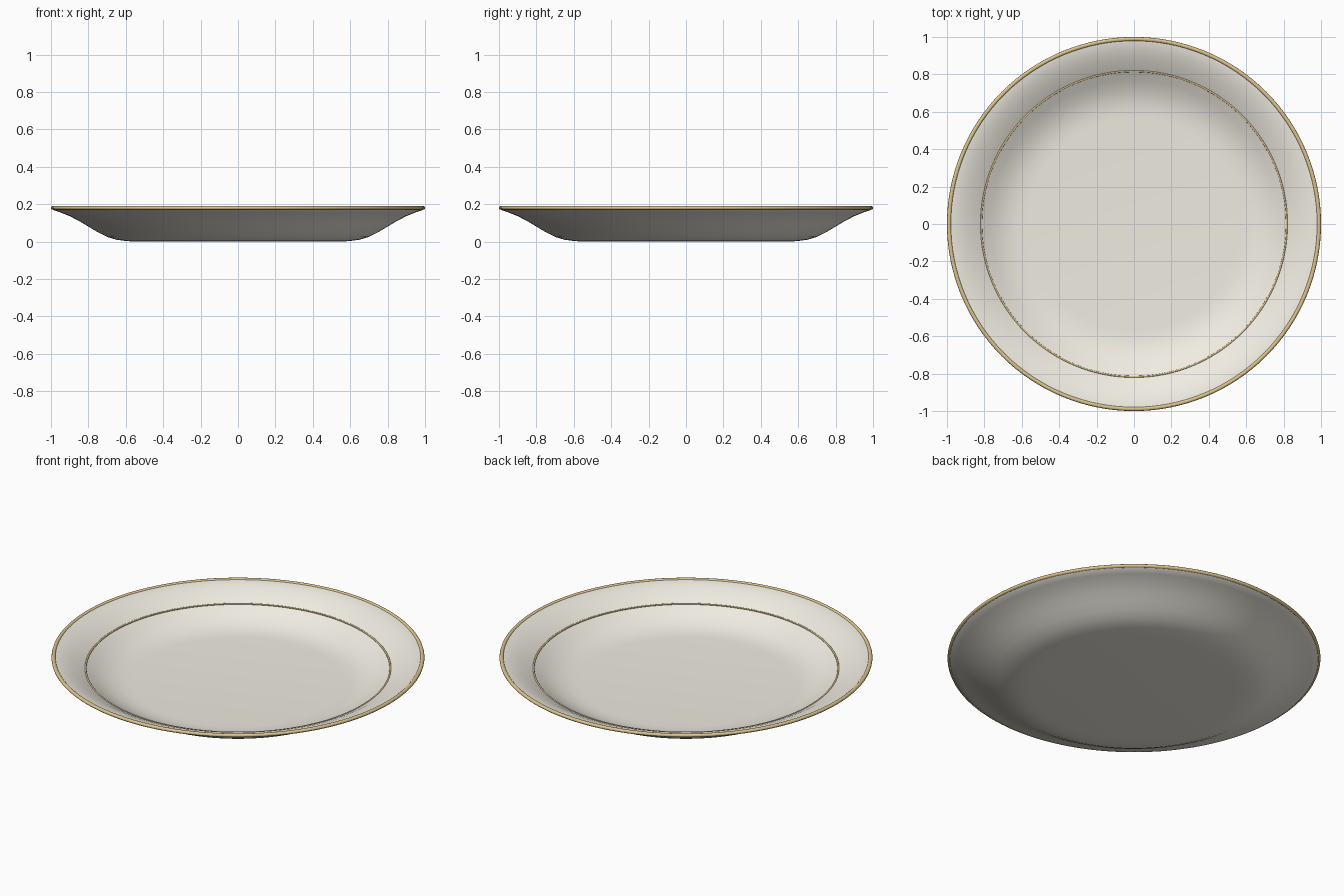
import bpy, bmesh, math

if "Cube" in bpy.data.objects:
    bpy.data.objects.remove(bpy.data.objects["Cube"])

SEGMENTS = 128


def material(name, color):
    m = bpy.data.materials.new(name)
    m.diffuse_color = color
    m.use_nodes = True
    m.node_tree.nodes["Principled BSDF"].inputs["Base Color"].default_value = m.diffuse_color
    return m


def lathe(name, profile, mat, closed=False):
    """Revolve an (r, z) profile about z; points at r = 0 become poles."""
    bm = bmesh.new()
    verts = [bm.verts.new((r, 0, z)) for r, z in profile]
    pairs = list(zip(verts, verts[1:]))
    if closed:
        pairs.append((verts[-1], verts[0]))
    edges = [bm.edges.new(p) for p in pairs]
    bmesh.ops.spin(bm, geom=verts + edges, cent=(0, 0, 0), axis=(0, 0, 1),
                   angle=math.tau, steps=SEGMENTS)
    bmesh.ops.remove_doubles(bm, verts=bm.verts, dist=1e-5)
    bmesh.ops.recalc_face_normals(bm, faces=bm.faces)
    mesh = bpy.data.meshes.new(name)
    bm.to_mesh(mesh)
    bm.free()
    obj = bpy.data.objects.new(name, mesh)
    bpy.context.collection.objects.link(obj)
    mesh.materials.append(mat)
    bpy.ops.object.select_all(action='DESELECT')
    obj.select_set(True)
    bpy.context.view_layer.objects.active = obj
    bpy.ops.object.shade_smooth_by_angle(angle=math.radians(40))
    return obj


def band(name, radius, z, half_width, half_height, mat, sides=12):
    """Thin ring with an elliptical cross-section."""
    angles = [math.tau * i / sides for i in range(sides)]
    section = [(radius + half_width * math.cos(a), z + half_height * math.sin(a))
               for a in angles]
    return lathe(name, section, mat, closed=True)


porcelain = material("porcelain", (0.87, 0.84, 0.76, 1))
gold = material("gold", (0.72, 0.55, 0.26, 1))

# Plate body: underside from centre to lip, then back over the eating surface
underside = [(0, 0), (0.55, 0), (0.60, 0.003), (0.65, 0.010), (0.70, 0.025),
             (0.75, 0.050), (0.80, 0.080), (0.85, 0.110), (0.90, 0.136),
             (0.95, 0.156), (0.985, 0.168)]
top = [(0.992, 0.175), (0.99, 0.184), (0.98, 0.184), (0.93, 0.171), (0.88, 0.151),
       (0.82, 0.118), (0.77, 0.087), (0.72, 0.062), (0.67, 0.045),
       (0.62, 0.036), (0.57, 0.033), (0, 0.033)]
lathe("plate_body", underside + top, porcelain)

# Gilded lip and the fine inner line
band("rim_band", 0.989, 0.180, 0.011, 0.010, gold)
band("inner_line", 0.817, 0.117, 0.005, 0.004, gold)
